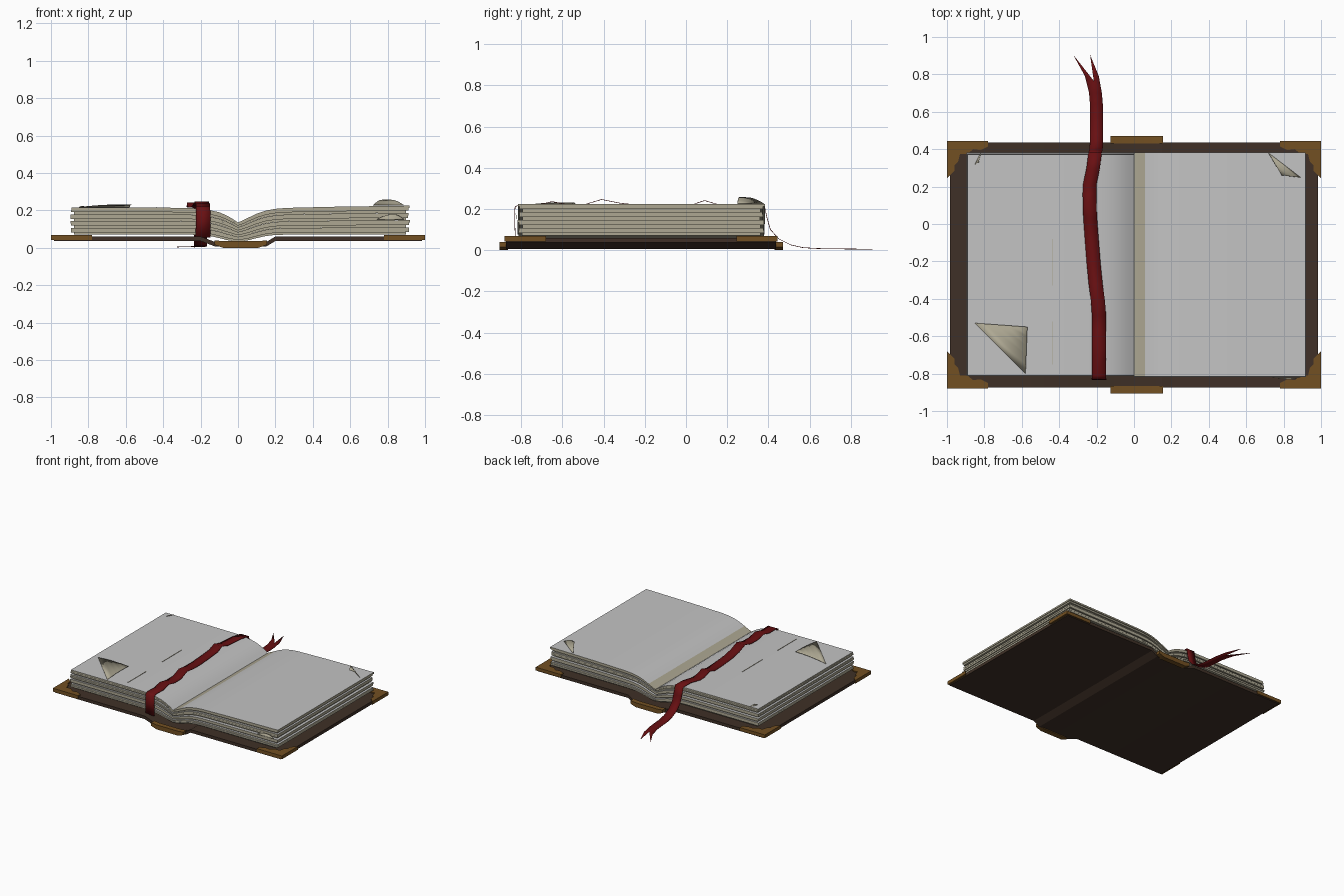
import bpy, bmesh, math, random
from mathutils import Vector

random.seed(4)
cube = bpy.data.objects.get("Cube")
if cube:
    bpy.data.objects.remove(cube, do_unlink=True)


def material(name, rgb):
    m = bpy.data.materials.new(name)
    m.use_nodes = True
    m.diffuse_color = (*rgb, 1)
    m.node_tree.nodes["Principled BSDF"].inputs["Base Color"].default_value = (*rgb, 1)
    return m


PAGE = material("page white", (0.55, 0.55, 0.55))
CREAM = material("aged page cream", (0.42, 0.39, 0.29))
LEATHER = material("brown leather", (0.05, 0.03, 0.02))
BRASS = material("dull brass", (0.17, 0.08, 0.016))
RED = material("ribbon red", (0.14, 0.005, 0.006))


def finish(name, bm, mats, rule=None, smooth=True):
    bmesh.ops.recalc_face_normals(bm, faces=bm.faces)
    bm.normal_update()
    if rule:
        for f in bm.faces:
            f.material_index = rule(f)
    mesh = bpy.data.meshes.new(name)
    bm.to_mesh(mesh)
    bm.free()
    for m in mats:
        mesh.materials.append(m)
    ob = bpy.data.objects.new(name, mesh)
    bpy.context.collection.objects.link(ob)
    if smooth:
        bpy.ops.object.select_all(action="DESELECT")
        ob.select_set(True)
        bpy.context.view_layer.objects.active = ob
        bpy.ops.object.shade_smooth_by_angle(angle=math.radians(30))
    return ob


def slab(name, top, bottom, y0, y1, mats, rule=None):
    """Solid between two x-z profiles of equal length, run from y0 to y1."""
    bm = bmesh.new()
    rows = [[bm.verts.new((x, y, z)) for x, z in line]
            for line, y in ((top, y0), (top, y1), (bottom, y1), (bottom, y0))]
    for a, b in zip(rows, rows[1:] + rows[:1]):
        for i in range(len(top) - 1):
            bm.faces.new((a[i], a[i + 1], b[i + 1], b[i]))
    for i in (0, -1):
        bm.faces.new([r[i] for r in rows])
    return finish(name, bm, mats, rule)


def plate(name, outline, z0, z1, mat):
    """Flat outline extruded upwards."""
    bm = bmesh.new()
    face = bm.faces.new([bm.verts.new((x, y, z0)) for x, y in outline])
    up = bmesh.ops.extrude_face_region(bm, geom=[face])["geom"]
    bmesh.ops.translate(bm, vec=(0, 0, z1 - z0),
                        verts=[v for v in up if isinstance(v, bmesh.types.BMVert)])
    return finish(name, bm, [mat], smooth=False)


# Cover: two boards with a sunken spine between them
cover = [(-0.985, 0.06), (-0.2, 0.06), (-0.12, 0.03), (0.15, 0.03), (0.2, 0.06), (0.985, 0.06)]
slab("cover", cover, [(x, z - 0.024) for x, z in cover], -0.875, 0.437, [LEATHER])

# Brass caps on both ends of the spine
cap = [(-0.125, 0.04), (-0.08, 0.035), (0.11, 0.035), (0.155, 0.04)]
cap_low = [(-0.125, 0.016), (-0.08, 0), (0.11, 0), (0.155, 0.016)]
for label, y0 in (("front", -0.905), ("back", 0.43)):
    slab("spine_cap_" + label, cap, cap_low, y0, y0 + 0.04, [BRASS])

# Brass corner plates with a scalloped inner edge
corner = [(0, 0), (0.22, 0), (0.22, 0.03), (0.18, 0.05), (0.14, 0.045), (0.11, 0.07),
          (0.07, 0.07), (0.06, 0.11), (0.04, 0.13), (0.04, 0.16), (0, 0.2)]
for sx, side in ((-1, "right"), (1, "left")):
    for y, sy, end in ((-0.88, 1, "front"), (0.445, -1, "back")):
        plate(f"corner_{end}_{side}", [(sx * (1 - u), y + sy * v) for u, v in corner],
              0.042, 0.068, BRASS)

# Page blocks: stacked leaves that follow the curve down into the gutter
LEFT_TOP = [(0, 0.135), (0.03, 0.148), (0.06, 0.163), (0.1, 0.182), (0.15, 0.199), (0.2, 0.208),
            (0.26, 0.213), (0.5, 0.219), (0.92, 0.225)]
RIGHT_TOP = [(0, 0.135), (0.03, 0.155), (0.06, 0.172), (0.1, 0.189), (0.15, 0.201), (0.2, 0.208),
             (0.26, 0.213), (0.5, 0.215), (0.9, 0.215)]
LOW = [0.033, 0.036, 0.041, 0.051, 0.062, 0.068, 0.07, 0.07, 0.07]
LEAVES = 12


def page_rule(top_leaf):
    def rule(f):
        if f.normal.z < 0.5:
            return 1
        return int(top_leaf and 0 < f.calc_center_median().x < 0.06)
    return rule


for sx, side, curve in ((1, "left", LEFT_TOP), (-1, "right", RIGHT_TOP)):
    for k in range(LEAVES):
        last = k == LEAVES - 1
        inset = 0.022 if k % 3 == 0 else random.uniform(0, 0.012)
        reach = 1 - inset / 0.9

        def level(t):
            return [(sx * x * reach, low + (z - low) * t) for (x, z), low in zip(curve, LOW)]
        slab(f"page_leaf_{side}_{k + 1}", level((k + 1) / LEAVES), level(k / LEAVES),
             -0.82 + inset + random.uniform(0, 0.006), 0.385 - inset - random.uniform(0, 0.006),
             [PAGE, CREAM], page_rule(last))


# Folded page corners: thin curled triangles
def fold(name, a, b, tip, lift):
    """Flap hinged on line a-b, bowed upwards towards its tip."""
    a, b, tip = Vector(a), Vector(b), Vector(tip)
    bm = bmesh.new()
    steps = 5
    rows = []
    for i in range(steps):
        t = i / steps
        up = Vector((0, 0, lift * math.sin(t * math.pi * 0.7)))
        rows.append([bm.verts.new(p.lerp(tip, t) + up) for p in (a, b)])
    for r, s in zip(rows, rows[1:]):
        bm.faces.new((r[0], r[1], s[1], s[0]))
    bm.faces.new((*rows[-1], bm.verts.new(tip + Vector((0, 0, lift * 0.8)))))
    ob = finish(name, bm, [CREAM])
    mod = ob.modifiers.new("thickness", "SOLIDIFY")
    mod.thickness = 0.002
    return ob


fold("fold_front_right", (-0.85, -0.53, 0.218), (-0.58, -0.8, 0.218), (-0.57, -0.55, 0.22), 0.012)
fold("fold_back_left", (0.72, 0.38, 0.226), (0.89, 0.25, 0.226), (0.79, 0.26, 0.228), 0.03)
fold("fold_back_right", (-0.85, 0.32, 0.217), (-0.82, 0.38, 0.217), (-0.83, 0.33, 0.219), 0.005)
fold("fold_front_left", (0.74, -0.822, 0.15), (0.89, -0.822, 0.15), (0.83, -0.83, 0.165), 0.015)

# Fine creases on the right page
for i, (y0, y1) in enumerate(((-0.75, -0.52), (-0.33, -0.08))):
    plate(f"page_crease_{i + 1}", [(-0.437, y0), (-0.433, y0), (-0.433, y1), (-0.437, y1)],
          0.214, 0.217, CREAM)

# Ribbon bookmark: hangs over the front, ripples across the page, trails off the back
path = [(-0.187, -0.828, 0.055), (-0.187, -0.832, 0.14), (-0.187, -0.83, 0.21),
        (-0.187, -0.81, 0.221), (-0.187, -0.72, 0.219), (-0.187, -0.65, 0.236),
        (-0.187, -0.57, 0.22), (-0.187, -0.49, 0.222), (-0.193, -0.41, 0.246),
        (-0.205, -0.32, 0.228), (-0.215, -0.22, 0.218), (-0.226, -0.08, 0.217),
        (-0.234, 0.03, 0.22), (-0.237, 0.09, 0.241), (-0.238, 0.16, 0.22),
        (-0.237, 0.21, 0.217), (-0.218, 0.3, 0.224), (-0.208, 0.38, 0.217),
        (-0.204, 0.395, 0.15), (-0.202, 0.41, 0.1), (-0.2, 0.45, 0.055),
        (-0.2, 0.51, 0.025), (-0.2, 0.57, 0.012), (-0.201, 0.64, 0.008), (-0.206, 0.7, 0.007)]
bm = bmesh.new()
rows = []
for i, p in enumerate(path):
    half = 0.039 - 0.005 * i / len(path)
    rows.append([bm.verts.new((p[0] + s * half, p[1], p[2])) for s in (-1, 1)])
for r, s in zip(rows, rows[1:]):
    bm.faces.new((r[0], r[1], s[1], s[0]))
left, right = rows[-1]
notch = bm.verts.new((-0.215, 0.765, 0.006))
bm.faces.new((left, right, notch))
# Forked tail
for edge, bend, tip in ((left, (-0.262, 0.79), (-0.325, 0.905)),
                        (right, (-0.188, 0.79), (-0.235, 0.905))):
    mid = bm.verts.new((*bend, 0.006))
    bm.faces.new((edge, mid, notch))
    bm.faces.new((mid, bm.verts.new((*tip, 0.004)), notch))
ribbon = finish("ribbon_bookmark", bm, [RED])
mod = ribbon.modifiers.new("thickness", "SOLIDIFY")
mod.thickness = 0.003
mod.offset = 0
